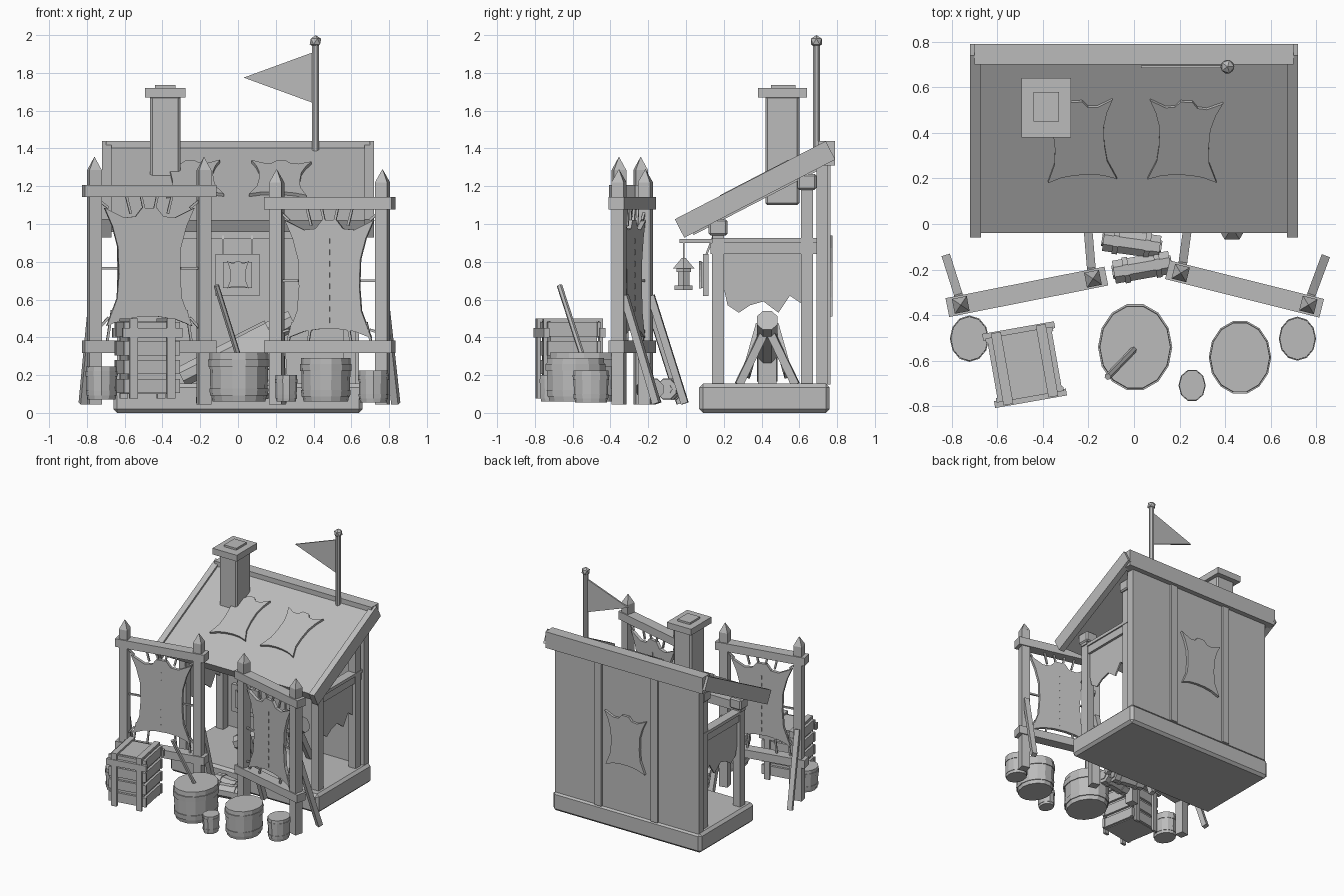
import bpy, bmesh, math
from mathutils import Matrix, Vector

if "Cube" in bpy.data.objects:
    bpy.data.objects.remove(bpy.data.objects["Cube"])

grey = bpy.data.materials.new("plain_grey")
grey.use_nodes = True
grey.diffuse_color = (0.5, 0.5, 0.5, 1)
grey.node_tree.nodes["Principled BSDF"].inputs["Base Color"].default_value = (0.5, 0.5, 0.5, 1)

T = Matrix.Translation
def R(deg, axis):
    return Matrix.Rotation(math.radians(deg), 4, axis)

def finish(name, bm, mat=Matrix()):
    bmesh.ops.transform(bm, matrix=mat, verts=bm.verts)
    bmesh.ops.recalc_face_normals(bm, faces=bm.faces)
    me = bpy.data.meshes.new(name)
    bm.to_mesh(me)
    bm.free()
    me.materials.append(grey)
    ob = bpy.data.objects.new(name, me)
    bpy.context.collection.objects.link(ob)
    return ob

def box(name, lo, hi, mat=Matrix(), bevel=0):
    lo, hi = Vector(lo), Vector(hi)
    bm = bmesh.new()
    bmesh.ops.create_cube(bm, size=1, matrix=T((lo + hi) / 2) @ Matrix.Diagonal((*(hi - lo), 1)))
    if bevel:
        bmesh.ops.bevel(bm, geom=bm.edges[:], offset=bevel, segments=1, affect='EDGES')
    return finish(name, bm, mat)

def beam(name, a, b, r, sides=4, mat=Matrix(), r2=None):
    a, b = Vector(a), Vector(b)
    bm = bmesh.new()
    bmesh.ops.create_cone(bm, cap_ends=True, segments=sides, radius1=r, radius2=r if r2 is None else r2,
                          depth=(b - a).length, matrix=R(180 / sides, 'Z'))
    return finish(name, bm, mat @ T((a + b) / 2) @ (b - a).to_track_quat('Z', 'Y').to_matrix().to_4x4())

# Flat outline in local x/z, given thickness along local y
def plate(name, pts, thick, mat=Matrix()):
    bm = bmesh.new()
    f = bm.faces.new([bm.verts.new((x, -thick / 2, z)) for x, z in pts])
    ext = bmesh.ops.extrude_face_region(bm, geom=[f])
    bmesh.ops.translate(bm, vec=(0, thick, 0), verts=[g for g in ext["geom"] if isinstance(g, bmesh.types.BMVert)])
    return finish(name, bm, mat)

# Stretched hide outline: one half, mirrored
HALF = [(0.16, 1), (0.3, 0.86), (0.55, 0.84), (0.97, 1), (0.8, 0.7), (0.68, 0.35), (0.66, -0.1),
        (0.7, -0.5), (0.92, -0.95), (0.55, -0.84), (0.2, -0.8)]
def hide(name, w, h, thick, mat):
    pts = HALF + [(-x, z) for x, z in reversed(HALF)]
    return plate(name, [(x * w, z * h) for x, z in pts], thick, mat)

# Floor, back wall and battens
box("floor_base", (-0.66, 0.07, 0), (0.66, 0.76, 0.155), bevel=0.02)
box("back_wall", (-0.64, 0.69, 0.15), (0.64, 0.75, 1.33))
for s in (-1, 1):
    box("wall_batten", (s * 0.25 - 0.03, 0.74, 0.15), (s * 0.25 + 0.03, 0.765, 1.33))
hide("back_wall_hide", 0.19, 0.22, 0.02, T((0, 0.765, 0.72)))

# Posts, caps, side rails and ragged side curtains
RAG = [(0.2, 0.85), (0.2, 0.66), (0.22, 0.57), (0.28, 0.53), (0.34, 0.57), (0.41, 0.59), (0.49, 0.53),
       (0.55, 0.62), (0.61, 0.58), (0.61, 0.85)]
for s in (-1, 1):
    for y, top in ((0.17, 0.94), (0.64, 1.18)):
        x = s * 0.59
        box("post", (x - 0.032, y - 0.032, 0.15), (x + 0.032, y + 0.032, top))
        box("post_cap", (x - 0.05, y - 0.05, top), (x + 0.05, y + 0.05, top + 0.085), bevel=0.01)
    box("side_rail", (s * 0.59 - 0.025, 0.13, 0.84), (s * 0.59 + 0.025, 0.7, 0.9))
    box("side_rail_top", (s * 0.59 - 0.035, 0.2, 0.9), (s * 0.59 + 0.035, 0.7, 0.925))
    plate("side_curtain", RAG, 0.012, T((s * 0.59, 0, 0)) @ R(90, 'Z'))
box("front_beam", (-0.63, 0.14, 0.92), (0.63, 0.2, 0.99))
box("rear_beam", (-0.63, 0.61, 1.2), (0.63, 0.67, 1.26))

# Sloped roof with barge boards, rear fascia and two hides
roof = T((0, 0.34, 1.232)) @ R(27.4, 'X')
box("roof_deck", (-0.68, -0.435, -0.085), (0.68, 0.45, -0.015), roof)
for s in (-1, 1):
    box("barge_board", (s * 0.695 - 0.024, -0.45, -0.11), (s * 0.695 + 0.024, 0.45, 0), roof)
    box("roof_rib", (s * 0.35 - 0.02, -0.4, -0.12), (s * 0.35 + 0.02, 0.42, -0.08), roof)
box("rear_fascia", (-0.7, 0.7, 1.31), (0.7, 0.79, 1.44))
for x, tilt in ((-0.24, -4), (0.22, 3)):
    hide("roof_hide", 0.165, 0.2, 0.022, roof @ T((x, 0.02, -0.008)) @ R(-90, 'X') @ R(tilt, 'Y'))

# Chimney
box("chimney_shaft", (-0.465, 0.42, 1.1), (-0.305, 0.6, 1.68), bevel=0.012)
box("chimney_cap", (-0.493, 0.38, 1.67), (-0.277, 0.64, 1.72))
box("chimney_flue", (-0.44, 0.45, 1.72), (-0.33, 0.58, 1.735))

# Flag
beam("flag_pole", (0.41, 0.69, 1.38), (0.41, 0.69, 1.95), 0.02, 8)
bm = bmesh.new()
bmesh.ops.create_icosphere(bm, subdivisions=1, radius=0.034)
finish("pole_knob", bm, T((0.41, 0.69, 1.966)))
plate("flag", [(0.4, 1.91), (0.03, 1.775), (0.4, 1.64)], 0.012, T((0, 0.69, 0)))

# Hanging sign with hide emblem
box("sign_board", (-0.12, 0.09, 0.62), (0.115, 0.12, 0.84))
box("sign_panel", (-0.08, 0.08, 0.66), (0.075, 0.095, 0.8))
hide("sign_emblem", 0.062, 0.075, 0.012, T((0, 0.075, 0.73)))
for x in (-0.08, 0.075):
    beam("sign_cord", (x, 0.105, 0.83), (x, 0.15, 0.95), 0.008)

# Lantern on a bracket
beam("lantern_bracket", (0.43, -0.035, 0.91), (0.43, 0.16, 0.91), 0.014)
beam("lantern_cord", (0.43, -0.012, 0.8), (0.43, -0.012, 0.91), 0.007)
lamp = T((0.43, -0.012, 0))
beam("lantern_roof", (0, 0, 0.765), (0, 0, 0.82), 0.065, 6, lamp, 0.012)
beam("lantern_top", (0, 0, 0.745), (0, 0, 0.765), 0.045, 6, lamp)
beam("lantern_glass", (0, 0, 0.67), (0, 0, 0.75), 0.036, 6, lamp)
beam("lantern_foot", (0, 0, 0.65), (0, 0, 0.675), 0.055, 6, lamp)

# Inclined scraping log on trestle legs, with a draped skin
beam("scraping_log", (-0.3, 0.43, 0.19), (0.29, 0.43, 0.49), 0.06, 8)
for y in (0.28, 0.58):
    beam("trestle_leg", (0.24, y, 0.15), (0.22, 0.43, 0.46), 0.03)
box("trestle_prop", (-0.08, 0.38, 0.15), (-0.03, 0.48, 0.3))
drape = T((0.08, 0.43, 0.385)) @ R(-27, 'Y')
for s in (-1, 1):
    box("draped_skin", (-0.1, -0.012, -0.18), (0.1, 0.012, 0.05), drape @ T((0, s * 0.06, 0)) @ R(s * 14, 'X'))
box("draped_skin_top", (-0.1, -0.05, 0.05), (0.1, 0.05, 0.066), drape)

# Hide stretching frames
def frame(tag, a, b, top, bar):
    a, b = Vector(a), Vector(b)
    half = (b - a).length / 2
    ang = math.degrees(math.atan2(b.y - a.y, b.x - a.x))
    m = T(((a.x + b.x) / 2, (a.y + b.y) / 2, 0)) @ R(ang, 'Z')
    for s in (-1, 1):
        x = s * half
        box(tag + "_post", (x - 0.033, -0.033, 0.045), (x + 0.033, 0.033, top - 0.07), m)
        beam(tag + "_post_tip", (x, 0, top - 0.07), (x, 0, top), 0.047, 4, m, 0.001)
        beam(tag + "_brace", (x, 0.03, 0.62), (x + 0.02 * s, 0.21, 0.05), 0.027, 4, m)
        # Lacing cords
        mid = bar - 0.39
        for x0, z0, x1, z1 in ((0.22, mid + 0.3, half, bar - 0.03), (0.1, mid + 0.27, 0.13, bar),
                               (0.03, mid + 0.3, 0.05, bar), (0.17, mid - 0.02, half, mid - 0.02),
                               (0.2, mid - 0.24, 0.23, 0.36), (0.22, mid - 0.28, half, 0.42),
                               (0.1, mid - 0.25, 0.12, 0.36)):
            beam(tag + "_cord", (s * x0, 0, z0), (s * x1, 0, z1), 0.009, 4, m)
    for z in (bar, 0.35):
        box(tag + "_crossbar", (-half - 0.06, -0.042, z - 0.032), (half + 0.06, 0.042, z + 0.032), m)
    hide(tag + "_hide", 0.25, 0.32, 0.025, m @ T((0, 0, bar - 0.41)))
    for i in range(8):
        z = bar - 0.2 - i * 0.06
        box(tag + "_stitch", (-0.004, -0.017, z - 0.014), (0.004, 0.017, z + 0.014), m)

frame("left_side_frame", (-0.76, -0.355), (-0.18, -0.24), 1.355, 1.175)
frame("right_side_frame", (0.205, -0.215), (0.765, -0.355), 1.29, 1.11)

# Banded tubs, turned from a stepped profile
def tub(name, x, y, rx, ry, z0, z1, n=14):
    prof = [(0.86, 0), (0.9, 0.12), (0.94, 0.12), (0.96, 0.27), (0.93, 0.27), (0.95, 0.7),
            (0.99, 0.7), (1, 0.86), (0.96, 0.86), (0.95, 1)]
    bm = bmesh.new()
    rings = [[bm.verts.new((r * math.cos(t * math.tau / n), r * math.sin(t * math.tau / n), z))
              for t in range(n)] for r, z in prof]
    for p, q in zip(rings, rings[1:]):
        for i in range(n):
            bm.faces.new((p[i], p[(i + 1) % n], q[(i + 1) % n], q[i]))
    bm.faces.new(rings[0])
    bm.faces.new(rings[-1])
    finish(name, bm, T((x, y, z0)) @ Matrix.Diagonal((rx, ry, z1 - z0, 1)))

tub("stirring_tub", 0.005, -0.54, 0.163, 0.193, 0.06, 0.32)
tub("second_tub", 0.465, -0.585, 0.137, 0.163, 0.06, 0.29)
tub("small_keg", 0.255, -0.708, 0.06, 0.072, 0.06, 0.2, 10)
tub("right_bucket", 0.717, -0.503, 0.082, 0.097, 0.055, 0.225, 12)
tub("left_bucket", -0.722, -0.503, 0.086, 0.102, 0.07, 0.245, 12)
beam("stirring_stick", (0.015, -0.535, 0.26), (-0.115, -0.67, 0.675), 0.015, 6)

# Slatted crate
crate = T((-0.48, -0.617, 0)) @ R(10, 'Z')
box("crate_core", (-0.125, -0.125, 0.1), (0.125, 0.125, 0.485), crate)
for s in (-1, 1):
    for i in range(4):
        z = 0.105 + i * 0.1
        box("crate_slat", (-0.15, s * 0.133 - 0.01, z), (0.15, s * 0.133 + 0.01, z + 0.075), crate)
        box("crate_end_slat", (s * 0.133 - 0.01, -0.14, z), (s * 0.133 + 0.01, 0.14, z + 0.075), crate)
    for t in (-1, 1):
        box("crate_upright", (s * 0.1 - 0.022, t * 0.15 - 0.01, 0.075), (s * 0.1 + 0.022, t * 0.15 + 0.01, 0.495), crate)
    box("crate_lid_strip", (s * 0.1 - 0.022, -0.16, 0.485), (s * 0.1 + 0.022, 0.16, 0.5), crate)
    box("crate_side_strip", (-0.16, s * 0.15 - 0.015, 0.4), (0.16, s * 0.15 + 0.015, 0.45), crate)

# Rolled hides tied with straps
for x, y, ang in ((-0.01, -0.085, -8), (0.035, -0.19, 10)):
    m = T((x, y, 0.125)) @ R(ang, 'Z')
    beam("hide_roll", (-0.125, 0, 0), (0.125, 0, 0), 0.055, 8, m)
    beam("hide_roll_core", (-0.132, 0, 0), (0.132, 0, 0), 0.03, 6, m)
    for s in (-0.07, 0.07):
        beam("roll_strap", (s - 0.012, 0, 0), (s + 0.012, 0, 0), 0.062, 8, m)
